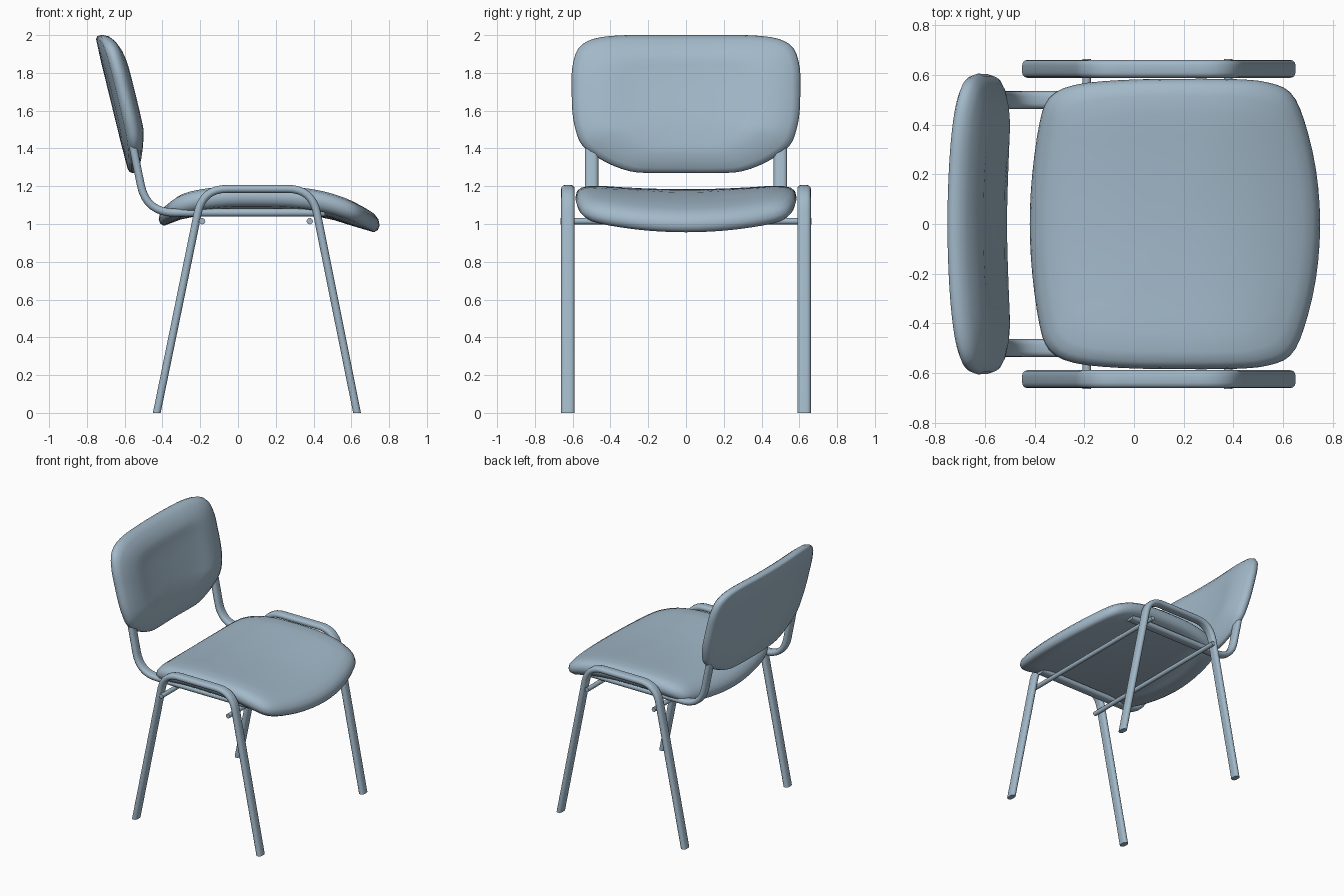
import bpy, bmesh, math
from mathutils import Vector

if "Cube" in bpy.data.objects:
    bpy.data.objects.remove(bpy.data.objects["Cube"])

# one blue-grey finish for every part
finish_mat = bpy.data.materials.new("blue_grey")
finish_mat.diffuse_color = (0.36, 0.48, 0.58, 1)
finish_mat.use_nodes = True
finish_mat.node_tree.nodes["Principled BSDF"].inputs["Base Color"].default_value = finish_mat.diffuse_color


def style(angle=40):
    ob = bpy.context.view_layer.objects.active
    ob.data.materials.append(finish_mat)
    bpy.ops.object.shade_smooth_by_angle(angle=math.radians(angle))


def finish(name, bm, angle=40):
    bmesh.ops.recalc_face_normals(bm, faces=bm.faces)
    me = bpy.data.meshes.new(name)
    bm.to_mesh(me)
    bm.free()
    ob = bpy.data.objects.new(name, me)
    bpy.context.collection.objects.link(ob)
    bpy.ops.object.select_all(action='DESELECT')
    ob.select_set(True)
    bpy.context.view_layer.objects.active = ob
    style(angle)


def spline(pts, closed=False, steps=4):
    # Catmull-Rom through 2D points
    p = [Vector(q) for q in pts]
    n = len(p)
    get = (lambda i: p[i % n]) if closed else (lambda i: p[max(0, min(n - 1, i))])
    out = []
    for i in range(n if closed else n - 1):
        a, b, c, d = (get(i + k) for k in (-1, 0, 1, 2))
        for s in range(steps):
            t = s / steps
            out.append(0.5 * (2 * b + (c - a) * t + (2 * a - 5 * b + 4 * c - d) * t * t
                              + (3 * b - a - 3 * c + d) * t ** 3))
    if not closed:
        out.append(p[-1])
    return out


def bridge(bm, rings):
    n = len(rings[0])
    for a, b in zip(rings, rings[1:]):
        for i in range(n):
            j = (i + 1) % n
            bm.faces.new((a[i], a[j], b[j], b[i]))


def cushion(name, half, centre, profile, place):
    # concentric rings of a symmetric outline, placed by a mapping function
    pts = half + [(a, -b) for a, b in reversed(half) if b > 0]
    outline = spline(pts, True, 3)
    c = Vector(centre)
    bm = bmesh.new()
    rings = []
    for s, t in profile:
        rings.append([bm.verts.new(place(*(c + (q - c) * s), t)) for q in outline])
    bridge(bm, rings)
    for ring, t in ((rings[0], profile[0][1]), (rings[-1], profile[-1][1])):
        m = bm.verts.new(place(*c, t))
        for i in range(len(ring)):
            bm.faces.new((ring[i], ring[(i + 1) % len(ring)], m))
    finish(name, bm, 60)


def fillet(corners, r, steps=8):
    p = [Vector(q) for q in corners]
    out = [p[0]]
    for a, b, c in zip(p, p[1:], p[2:]):
        s, e = b + (a - b).normalized() * r, b + (c - b).normalized() * r
        for k in range(steps + 1):
            t = k / steps
            out.append(s * (1 - t) ** 2 + b * 2 * t * (1 - t) + e * t * t)
    return out + [p[-1]]


def oval_tube(name, path, y, width=0.072, thick=0.042, on_floor=False):
    # flat-oval tube swept along an xz path
    bm = bmesh.new()
    rings = []
    r, flat = thick / 2, width / 2 - thick / 2
    for i, q in enumerate(path):
        d = (path[min(i + 1, len(path) - 1)] - path[max(i - 1, 0)]).normalized()
        nrm = Vector((-d.y, d.x))
        ring = []
        for k in range(14):
            side = 1 if k < 7 else -1
            a = -math.pi / 2 + math.pi * (k % 7) / 6 + (0 if side > 0 else math.pi)
            v = q + nrm * r * math.sin(a)
            z = 0 if on_floor and i in (0, len(path) - 1) else v.y
            ring.append(bm.verts.new((v.x, y + side * flat + r * math.cos(a), z)))
        rings.append(ring)
    bridge(bm, rings)
    bm.faces.new(rings[0])
    bm.faces.new(rings[-1])
    finish(name, bm)


# seat: saddle-shaped cushion with a drooping front edge
seat_curve = spline([(-0.43, 1.025), (-0.3, 1.08), (-0.15, 1.108), (0, 1.118), (0.28, 1.113),
                     (0.45, 1.09), (0.6, 1.047), (0.76, 0.995)], steps=6)


def seat_place(x, y, t):
    z = seat_curve[-1].y
    for a, b in zip(seat_curve, seat_curve[1:]):
        if x <= b.x:
            z = a.y + (b.y - a.y) * (x - a.x) / (b.x - a.x)
            break
    return (x, y, z + 0.09 * y * y + t)


seat_half = [(-0.42, 0), (-0.41, 0.2), (-0.38, 0.41), (-0.34, 0.51), (-0.24, 0.56), (-0.05, 0.58),
             (0.2, 0.585), (0.42, 0.583), (0.54, 0.57), (0.63, 0.53), (0.685, 0.42), (0.733, 0.22),
             (0.75, 0)]
cushion("seat", seat_half, (0.15, 0),
        [(0.2, -0.055), (0.4, -0.055), (0.6, -0.055), (0.8, -0.055), (0.95, -0.052), (0.985, -0.032),
         (1, -0.005), (0.988, 0.025), (0.95, 0.047), (0.88, 0.06), (0.75, 0.066), (0.6, 0.066),
         (0.4, 0.066), (0.2, 0.066)], seat_place)


# backrest: tilted cushion, slightly wrapped forward at the sides, padded in front
def back_place(z, y, t):
    if z < 1.5:
        t *= 1 - 1.6 * (1.5 - z)
    return (-0.755 + (1.98 - z) * 0.245 + 0.12 * y * y + t, y, z)


back_half = [(2.0, 0), (2.0, 0.2), (1.998, 0.36), (1.98, 0.49), (1.93, 0.57), (1.83, 0.602),
             (1.72, 0.605), (1.6, 0.602), (1.5, 0.585), (1.41, 0.545), (1.33, 0.43), (1.28, 0.3),
             (1.27, 0.18), (1.27, 0)]
cushion("backrest", back_half, (1.635, 0),
        [(0.3, 0), (0.6, 0), (0.94, 0.003), (0.985, 0.013), (1, 0.035), (0.985, 0.06), (0.93, 0.083),
         (0.82, 0.106), (0.72, 0.118), (0.64, 0.121), (0.56, 0.118), (0.4, 0.115), (0.2, 0.115)],
        back_place)

# bent leg frames and backrest supports, one on each side
leg_path = fillet([(-0.43, 0), (-0.187, 1.186), (0.392, 1.186), (0.63, 0)], 0.13)
support_path = fillet([(-0.556, 1.41), (-0.485, 1.06), (0.46, 1.06)], 0.15)
for side, y in (("left", 1), ("right", -1)):
    oval_tube(side + "_leg_frame", leg_path, y * 0.625, on_floor=True)
    oval_tube(side + "_back_support", support_path, y * 0.5)

# round cross bars under the seat
for name, x in (("rear", -0.19), ("front", 0.38)):
    bpy.ops.mesh.primitive_cylinder_add(vertices=12, radius=0.017, depth=1.33,
                                        location=(x, 0, 1.015), rotation=(math.pi / 2, 0, 0))
    bpy.context.object.name = name + "_cross_bar"
    style()
